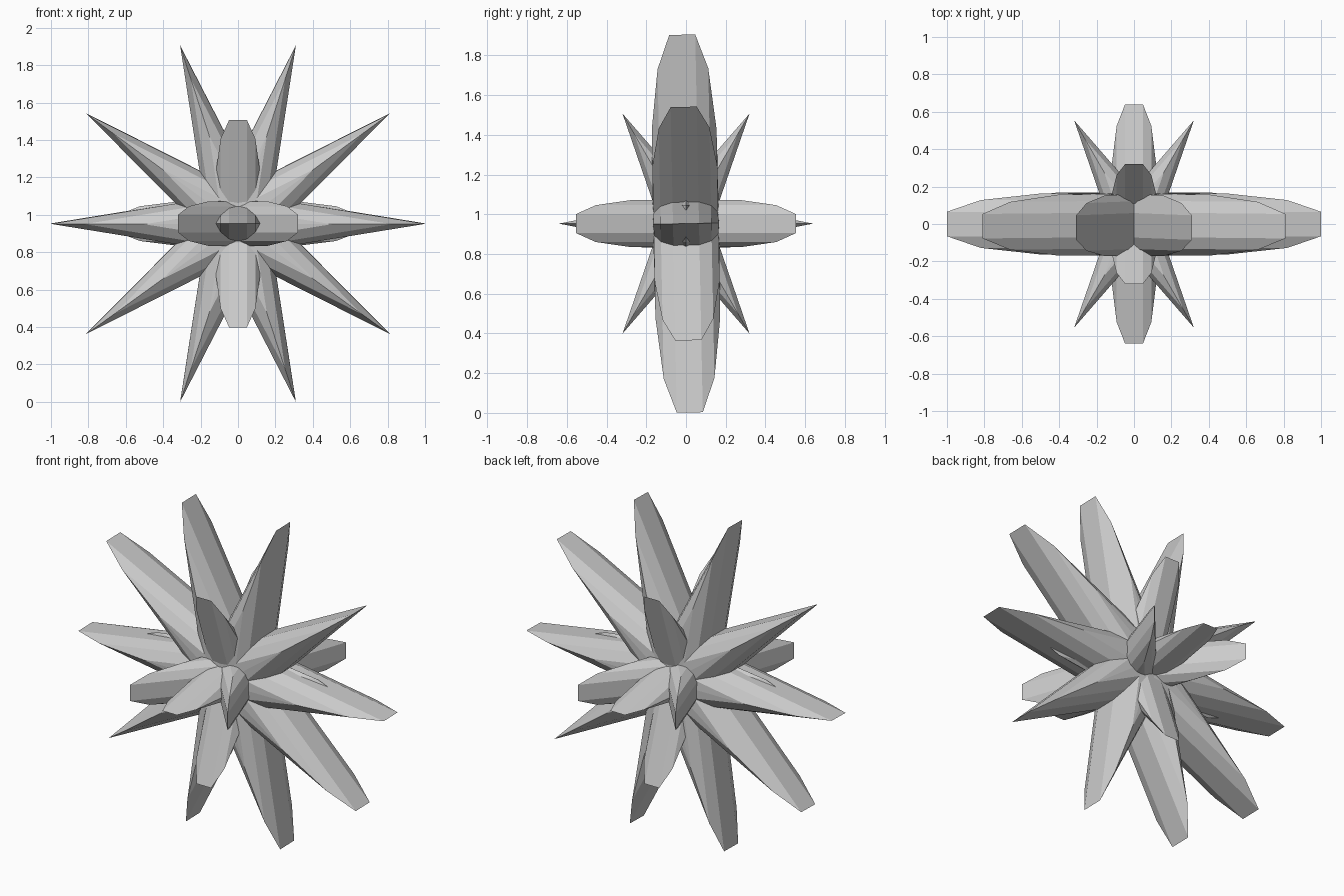
import bpy, bmesh
from math import sin, cos, pi
from mathutils import Matrix

if "Cube" in bpy.data.objects:
    bpy.data.objects.remove(bpy.data.objects["Cube"])

CENTRE_Z = 0.953
# half cross-section: (share of tip radius, share of half thickness)
PROFILE = [(0.5, -0.97), (0.82, -0.76), (1, -0.39),
           (1, 0.39), (0.82, 0.76), (0.5, 0.97)]


def star_burst(name, points, radius, valley, half, rotation):
    """Stack of star outlines along local z, closed by a pole at each end."""
    bm = bmesh.new()
    n = points * 2
    rings = []
    for s, h in PROFILE:
        ring = []
        for i in range(n):
            r = radius * s * (valley if i % 2 else 1)
            a = pi * i / points
            ring.append(bm.verts.new((r * cos(a), r * sin(a), h * half)))
        rings.append(ring)
    for low, high in zip(rings, rings[1:]):
        for i in range(n):
            j = (i + 1) % n
            bm.faces.new((low[i], low[j], high[j], high[i]))
    for ring, z in ((rings[0], -half), (rings[-1], half)):
        pole = bm.verts.new((0, 0, z))
        for i in range(n):
            bm.faces.new((ring[i], ring[(i + 1) % n], pole))
    bmesh.ops.recalc_face_normals(bm, faces=bm.faces)
    bm.transform(Matrix.Translation((0, 0, CENTRE_Z)) @ rotation)
    mesh = bpy.data.meshes.new(name)
    bm.to_mesh(mesh)
    bm.free()
    obj = bpy.data.objects.new(name, mesh)
    bpy.context.collection.objects.link(obj)
    return obj


# large ten-point star facing front, leaning very slightly
star_burst("large_upright_star", 10, 1.0, 0.35, 0.168,
           Matrix.Rotation(pi / 2 + 0.02, 4, 'X'))
# small six-point star lying flat
star_burst("small_flat_star", 6, 0.64, 0.29, 0.122, Matrix.Identity(4))
# small six-point star facing sideways, with points along y
star_burst("small_side_star", 6, 0.64, 0.29, 0.122,
           Matrix.Rotation(pi / 2, 4, 'Z') @ Matrix.Rotation(pi / 2, 4, 'X'))
